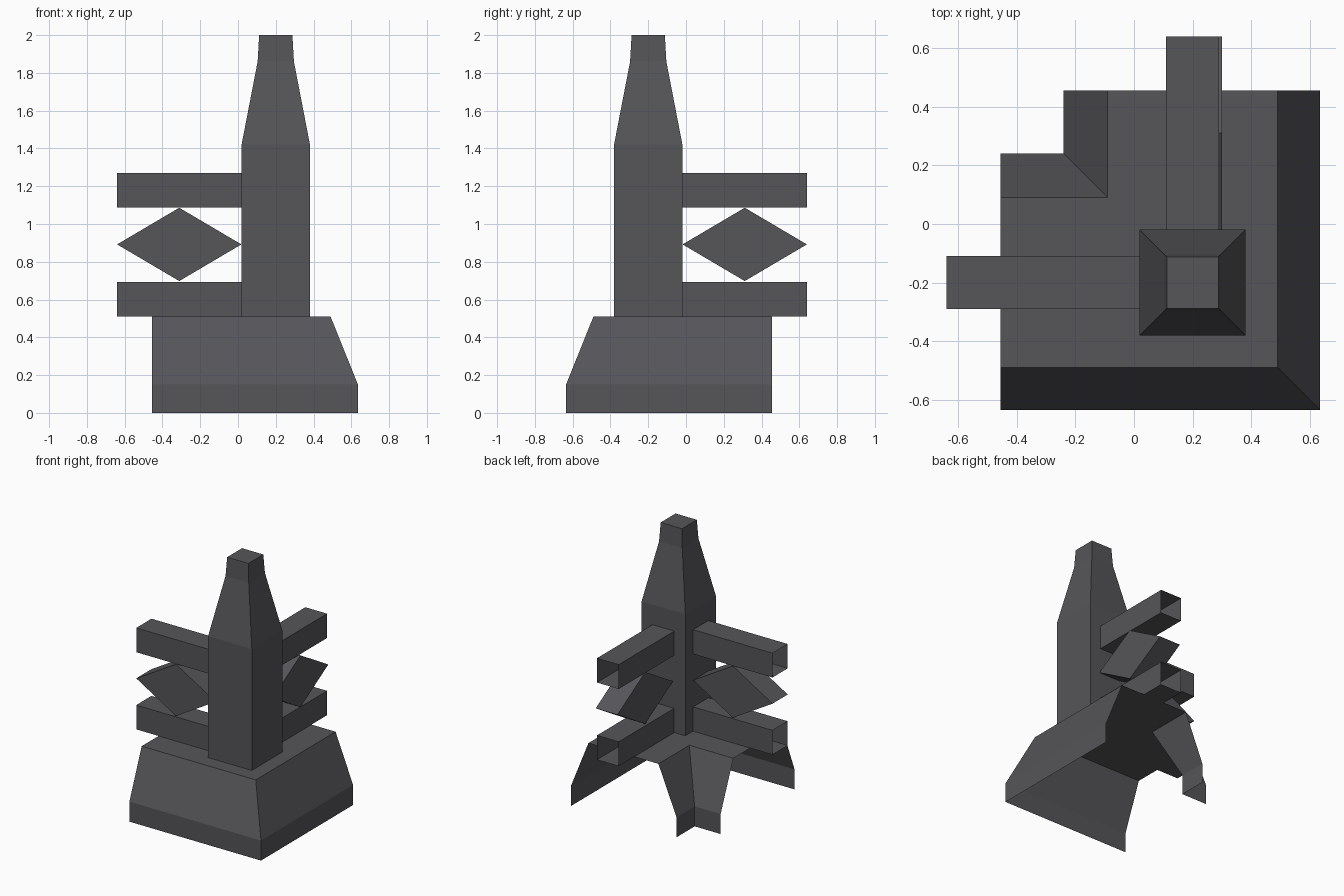
import bpy
import bmesh

cube = bpy.data.objects.get("Cube")
if cube:
    bpy.data.objects.remove(cube, do_unlink=True)

# One dark stone colour for everything
COLOUR = (0.092, 0.09, 0.099, 1.0)
stone = bpy.data.materials.new("dark_grey_stone")
stone.use_nodes = True
stone.diffuse_color = COLOUR
stone.node_tree.nodes["Principled BSDF"].inputs["Base Color"].default_value = COLOUR

CENTRE = 0.2     # distance of each wall's centre line from the axes
BASE_TOP = 0.51
REACH = -0.64    # outer end of the rails


def loft(name, rows, closed=True, cap_start=False, cap_end=False, mirror=False, shift=0.0):
    """Skin faces between rows of points; mirror swaps the two wall directions."""
    bm = bmesh.new()
    grid = []
    for row in rows:
        pts = [(-y + shift, -x, z) if mirror else (x, y, z) for x, y, z in row]
        grid.append([bm.verts.new(p) for p in pts])
    count = len(grid[0])
    for low, high in zip(grid, grid[1:]):
        for j in range(count if closed else count - 1):
            k = (j + 1) % count
            bm.faces.new((low[j], low[k], high[k], high[j]))
    if cap_start:
        bm.faces.new(grid[0][::-1])
    if cap_end:
        bm.faces.new(grid[-1])
    if mirror:
        bmesh.ops.reverse_faces(bm, faces=bm.faces[:])
    mesh = bpy.data.meshes.new(name)
    bm.to_mesh(mesh)
    bm.free()
    mesh.materials.append(stone)
    obj = bpy.data.objects.new(name, mesh)
    bpy.context.collection.objects.link(obj)
    return obj


# Corner base: open wall profile (offset, height) swept round a mitred corner
profile = [(0.435, 0), (0.435, 0.15), (0.29, BASE_TOP),
           (-0.29, BASE_TOP), (-0.44, 0.15), (-0.44, 0)]
END = 0.455
rows = []
for d, z in profile:
    side = CENTRE + d
    rows.append([(-END, -side, z), (side, -side, z), (side, END, z)])
loft("corner_base", rows, closed=False)

# Square post with tapered top
rows = []
for half, z in [(0.181, BASE_TOP), (0.181, 1.42), (0.096, 1.86), (0.088, 2.0)]:
    rows.append([(CENTRE + sx * half, -CENTRE + sy * half, z)
                 for sx, sy in [(-1, -1), (1, -1), (1, 1), (-1, 1)]])
loft("corner_post", rows, cap_end=True)

# Each wall direction: two hollow rails with a diamond block between them
INNER = 0.018
HALF = 0.09
for wall, mirror in [("side", False), ("back", True)]:
    for level, z in [("lower", BASE_TOP), ("upper", 1.088)]:
        top = z + 0.182
        ring = [(HALF, z), (-HALF, z), (-HALF, top), (HALF, top)]
        rows = [[(x, -CENTRE + y, h) for y, h in ring] for x in (INNER, REACH)]
        loft(f"{wall}_{level}_rail", rows, mirror=mirror)

    middle = (INNER + REACH) / 2
    ring = [(middle, 0.698), (REACH, 0.892), (middle, 1.086), (INNER, 0.892)]
    rows = [[(x, -CENTRE + y, h) for x, h in ring] for y in (-HALF, HALF)]
    loft(f"{wall}_diamond_block", rows, cap_start=True, cap_end=True,
         mirror=mirror, shift=0.01)
